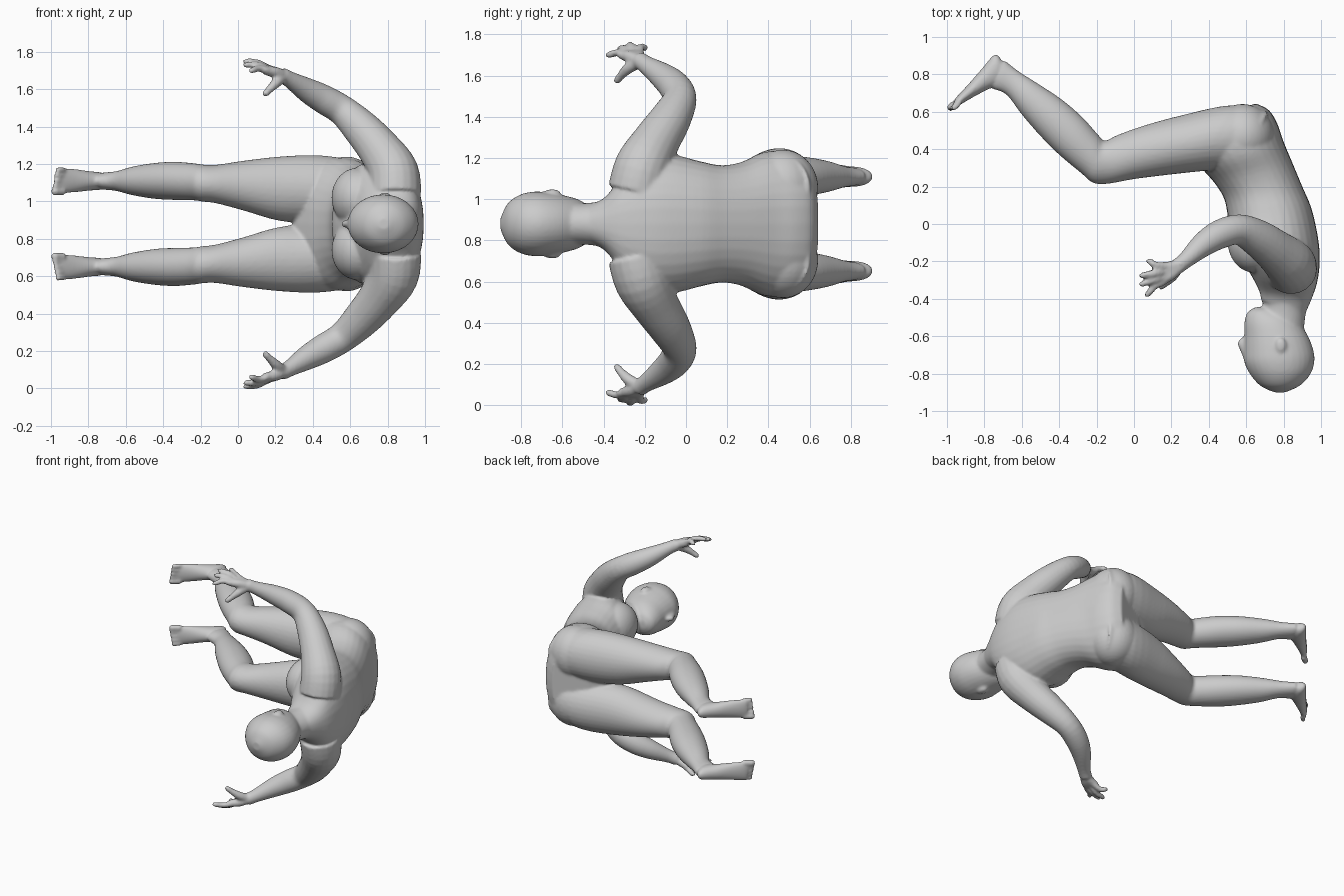
import bpy, bmesh, math
from mathutils import Vector

MID = 0.88  # height of the body's mirror plane
bm = bmesh.new()


def spline(rows, n=4):
    """Catmull-Rom interpolation of rows of numbers."""
    out = []
    for i in range(len(rows) - 1):
        p = [rows[max(0, min(len(rows) - 1, i + k))] for k in (-1, 0, 1, 2)]
        for j in range(n):
            t = j / n
            out.append([0.5 * (2 * b + (c - a) * t + (2 * a - 5 * b + 4 * c - d) * t * t
                               + (3 * b - a - 3 * c + d) * t ** 3) for a, b, c, d in zip(*p)])
    return out + [list(rows[-1])]


def skin(rings):
    """Close a list of equal rings into a capped tube."""
    vs = [[bm.verts.new(p) for p in r] for r in rings]
    for a, b in zip(vs, vs[1:]):
        for i in range(len(a)):
            j = (i + 1) % len(a)
            bm.faces.new((a[i], a[j], b[j], b[i]))
    bm.faces.new(vs[0][::-1])
    bm.faces.new(vs[-1])


def loft(rows, side=1, sides=32, power=1.0):
    """Rows: front x,y, back x,y, z offset, z half width."""
    rings = []
    for ax, ay, bx, by, dz, hz in spline(rows):
        ring = []
        for k in range(sides):
            t = 2 * math.pi * k / sides
            c, s = (math.copysign(abs(f(t)) ** power, f(t)) for f in (math.cos, math.sin))
            ring.append(((ax + bx) / 2 + c * (bx - ax) / 2, (ay + by) / 2 + c * (by - ay) / 2,
                         MID + side * dz + s * hz))
        rings.append(ring)
    skin(rings)


def limb(rows, side=1, sides=20):
    """Round tube, rows: x, y, z offset, radius."""
    pts = spline(rows)
    rings = []
    for i, (x, y, z, r) in enumerate(pts):
        d = Vector(pts[min(i + 1, len(pts) - 1)][:3]) - Vector(pts[max(i - 1, 0)][:3])
        d.normalize()
        u = d.cross(Vector((0.3, 0.9, -0.3))).normalized()
        v = d.cross(u)
        ring = []
        for k in range(sides):
            t = 2 * math.pi * k / sides
            p = Vector((x, y, z)) + r * (math.cos(t) * u + math.sin(t) * v)
            ring.append((p.x, p.y, MID + side * p.z))
        rings.append(ring)
    skin(rings)


def ball(x, y, z, rx, ry, rz):
    for v in bmesh.ops.create_uvsphere(bm, u_segments=32, v_segments=20, radius=1)["verts"]:
        v.co = (x + v.co.x * rx, y + v.co.y * ry, MID + z + v.co.z * rz)


# torso, neck to seat
loft([(.68, -.41, .92, -.47, 0, .10), (.67, -.36, .95, -.40, 0, .14),
      (.63, -.28, .98, -.31, 0, .25), (.57, -.18, .993, -.20, 0, .32),
      (.51, -.05, .985, -.08, 0, .335), (.50, .05, .95, .08, 0, .305),
      (.48, .14, .90, .20, 0, .285), (.43, .22, .85, .32, 0, .30),
      (.36, .30, .80, .44, 0, .345), (.30, .38, .765, .54, 0, .355),
      (.31, .46, .72, .61, 0, .34), (.42, .55, .65, .645, 0, .25)], power=.88)

# neck
loft([(.68, -.34, .94, -.36, 0, .13), (.69, -.42, .92, -.47, 0, .105),
      (.68, -.50, .91, -.55, 0, .10), (.68, -.58, .91, -.62, 0, .10)])

# head
loft([(.645, -.445, .70, -.445, 0, .03), (.605, -.475, .76, -.455, 0, .075),
      (.59, -.53, .86, -.50, 0, .115), (.59, -.60, .92, -.58, 0, .138),
      (.587, -.67, .955, -.66, 0, .152), (.59, -.74, .965, -.73, 0, .157),
      (.625, -.81, .945, -.80, 0, .142), (.68, -.868, .89, -.862, 0, .10),
      (.75, -.90, .81, -.90, 0, .03)])

# nose
limb([(.60, -.72, 0, .014), (.58, -.66, 0, .018), (.573, -.635, 0, .02), (.60, -.61, 0, .014)])

for s in (1, -1):
    # ear
    ball(.785, -.65, s * .15, .03, .042, .018)
    # chest
    ball(.64, -.09, s * .14, .14, .17, .16)
    # leg, hip to heel
    loft([(.55, .30, .72, .60, .17, .17), (.34, .28, .52, .635, .185, .182),
          (.20, .265, .25, .58, .188, .172), (.0, .24, .05, .525, .205, .132),
          (-.14, .215, -.09, .475, .213, .103), (-.22, .22, -.155, .445, .218, .099),
          (-.28, .27, -.19, .475, .225, .099), (-.40, .37, -.275, .57, .23, .102),
          (-.50, .47, -.385, .665, .23, .096), (-.60, .585, -.52, .755, .23, .077),
          (-.68, .69, -.615, .815, .229, .053), (-.75, .72, -.69, .875, .229, .046)], s)
    # buttock
    ball(.58, .47, s * .175, .17, .172, .185)
    # foot
    loft([(-.69, .81, -.71, .88, .229, .028), (-.72, .75, -.745, .908, .229, .046),
          (-.78, .72, -.81, .835, .23, .052), (-.86, .678, -.885, .748, .231, .063),
          (-.93, .637, -.948, .68, .231, .069), (-.955, .625, -.965, .655, .231, .066)], s)
    # toes
    for k in range(5):
        z, e = .173 + k * .029, k * .005
        r = .021 if k == 0 else .015
        limb([(-.93, .66, z, r), (-.965 + e, .635, z, r), (-.984 + e, .620, z, r),
              (-.995 + e, .612, z, r * .5)], s, 12)
    # arm, shoulder to wrist
    limb([(.84, -.24, .16, .14), (.83, -.21, .28, .135), (.755, -.145, .40, .115),
          (.66, -.075, .51, .10), (.56, -.03, .605, .082), (.46, -.055, .665, .078),
          (.37, -.11, .715, .066), (.28, -.19, .77, .045), (.235, -.225, .795, .042)], s)
    # palm
    for y in (-.225, -.255, -.285, -.31):
        limb([(.26, -.21, .785, .03), (.20, (y - .23) / 2, .81, .03),
              (.14, y, .835 + (y + .225) * .2, .022)], s, 12)
    # fingers
    for y0, y1, x1, z1 in ((-.225, -.205, .065, .855), (-.255, -.28, .028, .868),
                           (-.285, -.325, .028, .85), (-.31, -.38, .055, .82)):
        z0 = .835 + (y0 + .225) * .2
        limb([(.16, y0, z0, .02), (.11, (y0 * 2 + y1) / 3, (z0 + z1) / 2 + .012, .019),
              (x1 + .02, y1 + .006, z1, .017), (x1, y1, z1 - .002, .009)], s, 12)
    # thumb
    limb([(.24, -.23, .785, .03), (.205, -.28, .755, .028), (.17, -.315, .72, .021),
          (.145, -.335, .695, .018), (.135, -.34, .685, .009)], s, 12)

bmesh.ops.recalc_face_normals(bm, faces=bm.faces[:])
mesh = bpy.data.meshes.new("human_body")
bm.to_mesh(mesh)
bm.free()
body = bpy.data.objects.new("human_body", mesh)
bpy.context.collection.objects.link(body)

# fuse the parts into one smooth skin
fuse = body.modifiers.new("fuse", "REMESH")
fuse.mode = 'VOXEL'
fuse.voxel_size = 0.009
fuse.use_smooth_shade = True
soften = body.modifiers.new("soften", "SMOOTH")
soften.factor = 0.5
soften.iterations = 7
